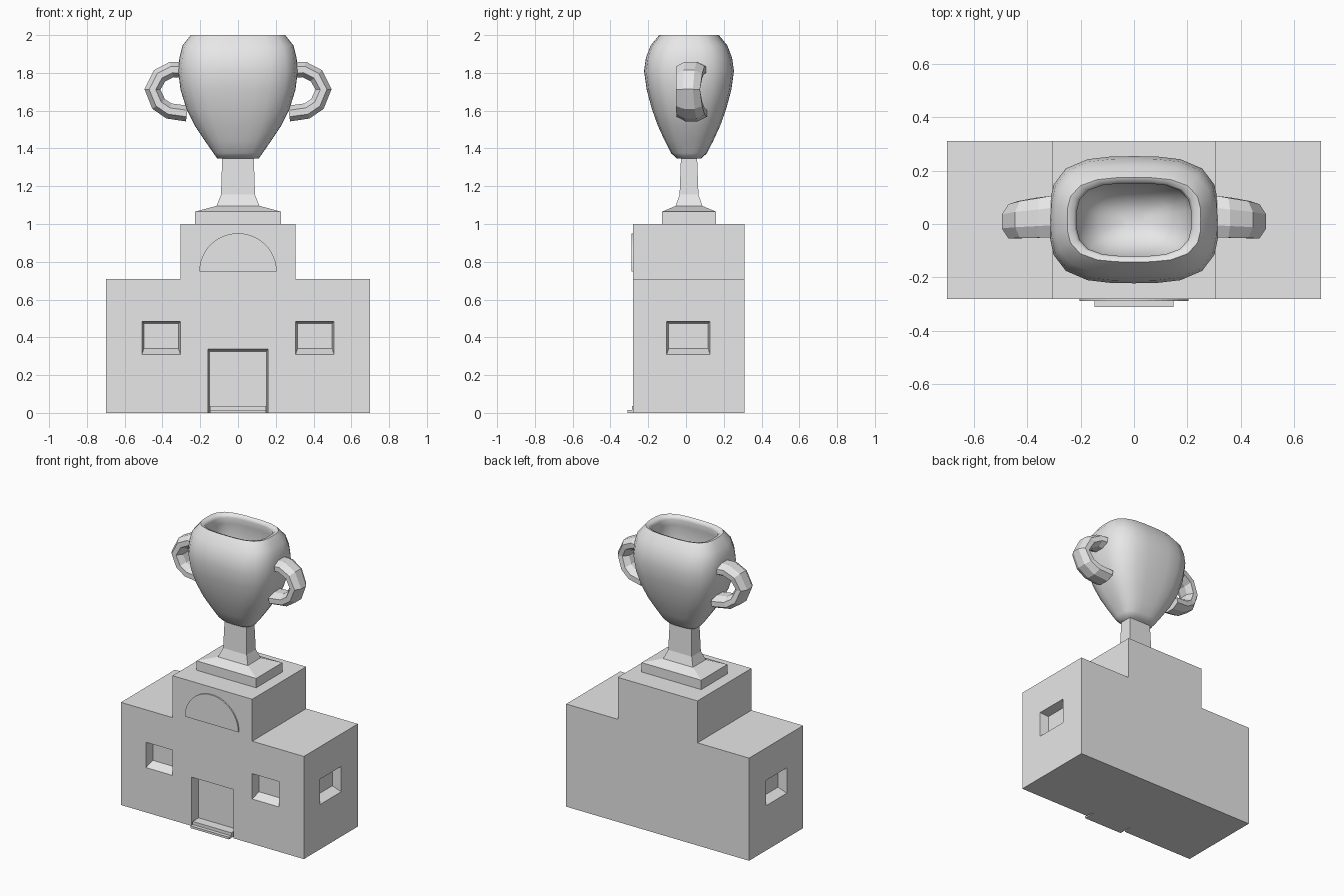
import bpy, bmesh
from math import sin, cos, pi, radians
from mathutils import Vector

cube = bpy.data.objects.get("Cube")
if cube:
    bpy.data.objects.remove(cube, do_unlink=True)

grey = bpy.data.materials.new("plain_grey")
grey.use_nodes = True
grey.diffuse_color = (0.8, 0.8, 0.8, 1)
grey.node_tree.nodes["Principled BSDF"].inputs["Base Color"].default_value = (0.8, 0.8, 0.8, 1)

CUP_Y = 0.016      # depth centre of the trophy
FRONT, BACK = -0.28, 0.31


def loft(name, rings, smooth=False):
    """Skin a list of equal-length point rings and cap both ends."""
    bm = bmesh.new()
    loops = [[bm.verts.new(p) for p in ring] for ring in rings]
    n = len(loops[0])
    for a, b in zip(loops, loops[1:]):
        for i in range(n):
            j = (i + 1) % n
            bm.faces.new((a[i], a[j], b[j], b[i]))
    bm.faces.new(loops[0][::-1])
    bm.faces.new(loops[-1])
    bmesh.ops.recalc_face_normals(bm, faces=bm.faces)
    mesh = bpy.data.meshes.new(name)
    bm.to_mesh(mesh)
    bm.free()
    mesh.materials.append(grey)
    obj = bpy.data.objects.new(name, mesh)
    bpy.context.collection.objects.link(obj)
    if smooth:
        bpy.ops.object.select_all(action='DESELECT')
        obj.select_set(True)
        bpy.context.view_layer.objects.active = obj
        bpy.ops.object.shade_smooth_by_angle(angle=radians(60))
    return obj


def rect(hx, hy, z, cy=CUP_Y):
    return [(x * hx, cy + y * hy, z) for x, y in ((-1, -1), (1, -1), (1, 1), (-1, 1))]


def box(name, hx, y0, y1, z0, z1):
    cy, hy = (y0 + y1) / 2, (y1 - y0) / 2
    return loft(name, [rect(hx, hy, z, cy) for z in (z0, z1)])


def oval(hx, hy, z, sides=24, power=3.2):
    """Rounded-rectangle ring."""
    ring = []
    for i in range(sides):
        c, s = cos(2 * pi * i / sides), sin(2 * pi * i / sides)
        r = (abs(c) ** power + abs(s) ** power) ** (-1 / power)
        ring.append((hx * r * c, CUP_Y + hy * r * s, z))
    return ring


def recess(body, place, u, z0, z1, sill):
    """Cut a tapered opening; place maps (across, depth, height) to space."""
    depth, rim = 0.06, 0.01
    outer = ((u[0], z0), (u[1], z0), (u[1], z1), (u[0], z1))
    inner = ((u[0] + rim, z0 + sill), (u[1] - rim, z0 + sill),
             (u[1] - rim, z1 - rim * 1.3), (u[0] + rim, z1 - rim * 1.3))
    rings = [[place(a, d, z) for a, z in pts]
             for d, pts in ((-0.03, outer), (0, outer), (depth, inner))]
    cutter = loft("opening_cutter", rings)
    cutter.hide_render = True
    mod = body.modifiers.new("opening", 'BOOLEAN')
    mod.operation, mod.solver, mod.object = 'DIFFERENCE', 'EXACT', cutter
    bpy.ops.object.select_all(action='DESELECT')
    bpy.context.view_layer.objects.active = body
    bpy.ops.object.modifier_apply(modifier=mod.name)
    bpy.data.objects.remove(cutter, do_unlink=True)


# Stepped building
outline = [(-0.7, 0), (0.7, 0), (0.7, 0.71), (0.305, 0.71),
           (0.305, 1), (-0.305, 1), (-0.305, 0.71), (-0.7, 0.71)]
building = loft("building", [[(x, y, z) for x, z in outline] for y in (FRONT, BACK)])


def on_front(a, d, z):
    return (a, FRONT + d, z)


for s in (-1, 1):
    recess(building, on_front, sorted((s * 0.305, s * 0.508)), 0.31, 0.485, 0.03)
    recess(building, lambda a, d, z: (s * (0.7 - d), a, z), (-0.102, 0.127), 0.31, 0.485, 0.03)
recess(building, on_front, (-0.16, 0.16), -0.02, 0.337, 0)

# Door steps
box("lower_step", 0.148, -0.31, -0.215, 0, 0.015)
box("upper_step", 0.148, -0.285, -0.215, 0.015, 0.036)

# Half-round sign plate
arch = [(0.205 * cos(pi * i / 24), 0.748 + 0.203 * sin(pi * i / 24)) for i in range(25)]
loft("arch_plate", [[(x, y, z) for x, z in arch] for y in (FRONT - 0.009, FRONT)])

# Trophy foot and stem
loft("trophy_foot", [rect(0.228, 0.143, 1.0), rect(0.228, 0.143, 1.065), rect(0.11, 0.068, 1.097)])
loft("trophy_stem", [rect(0.118, 0.075, 1.085), rect(0.09, 0.05, 1.155), rect(0.083, 0.042, 1.37)])

# Cup: outside from the bottom up, over the rim and down the inside
cup_profile = [(0.11, 0.065, 1.347), (0.13, 0.095, 1.375), (0.175, 0.128, 1.44), (0.228, 0.165, 1.52),
               (0.273, 0.197, 1.61), (0.304, 0.224, 1.71), (0.317, 0.238, 1.81),
               (0.31, 0.228, 1.88), (0.294, 0.203, 1.945), (0.25, 0.158, 2.0),
               (0.225, 0.142, 1.994), (0.214, 0.136, 1.975), (0.222, 0.145, 1.93),
               (0.23, 0.152, 1.83), (0.2, 0.13, 1.7), (0.13, 0.085, 1.61), (0.04, 0.03, 1.585)]
loft("cup", [oval(*p) for p in cup_profile], smooth=True)

# Handles: faceted tube, wider than thick, following a bent path
path = [(0.285, 1.815), (0.35, 1.818), (0.415, 1.785), (0.453, 1.712),
        (0.42, 1.635), (0.365, 1.598), (0.27, 1.585)]
for side, label in ((1, "left_handle"), (-1, "right_handle")):
    rings = []
    for i, (x, z) in enumerate(path):
        a, b = path[max(i - 1, 0)], path[min(i + 1, len(path) - 1)]
        t = Vector((b[0] - a[0], b[1] - a[1])).normalized()
        end = abs(i - 3) / 3
        wide, thick = 0.064 + 0.016 * end, 0.042
        cy = 0.01 + 0.02 * end
        ring = []
        for k in range(8):
            ang = 2 * pi * (k + 0.5) / 8
            o = thick * sin(ang) / cos(pi / 8)
            ring.append((side * (x - t.y * o), cy + wide * cos(ang) / cos(pi / 8), z + t.x * o))
        rings.append(ring)
    loft(label, rings)
